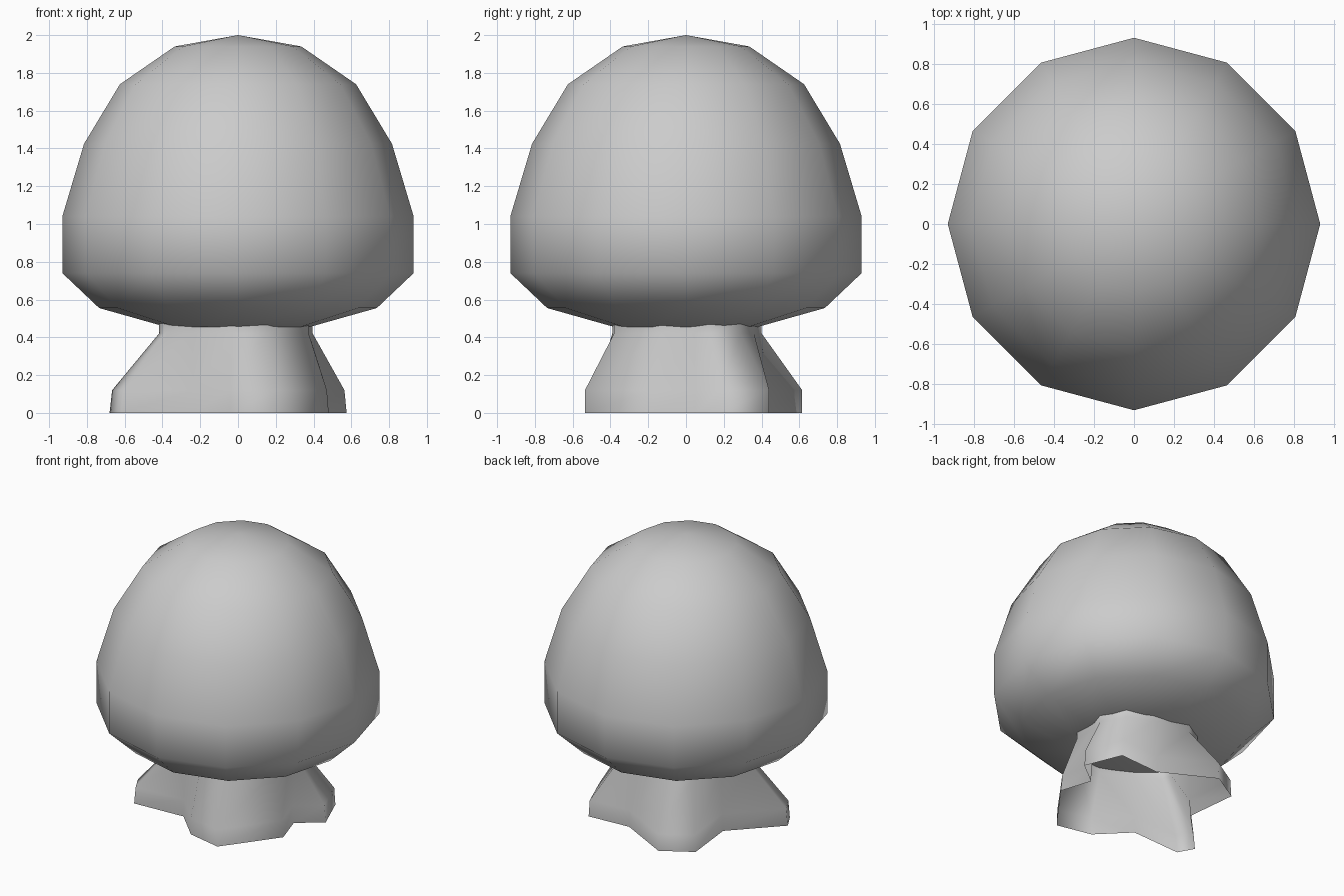
import bpy, bmesh
from math import cos, sin, pi, hypot

if "Cube" in bpy.data.objects:
    bpy.data.objects.remove(bpy.data.objects["Cube"])


def build(name, rings, top=None, bottom=None):
    """Skin a stack of equal-length rings, optionally closed to a point."""
    bm = bmesh.new()
    loops = [[bm.verts.new(p) for p in ring] for ring in rings]
    n = len(loops[0])
    for lo, hi in zip(loops, loops[1:]):
        for i in range(n):
            j = (i + 1) % n
            bm.faces.new((lo[i], lo[j], hi[j], hi[i]))
    for tip, loop in ((bottom, loops[0]), (top, loops[-1])):
        if tip is not None:
            v = bm.verts.new((0, 0, tip))
            for i in range(n):
                bm.faces.new((loop[i], loop[(i + 1) % n], v))
    bmesh.ops.recalc_face_normals(bm, faces=bm.faces)
    for f in bm.faces:
        f.smooth = True
    mesh = bpy.data.meshes.new(name)
    bm.to_mesh(mesh)
    bm.free()
    ob = bpy.data.objects.new(name, mesh)
    bpy.context.collection.objects.link(ob)
    return ob


# Rounded crown: twelve-sided profile of revolution
profile = [(0.38, 0.455), (0.735, 0.555), (0.93, 0.74), (0.93, 1.04),
           (0.815, 1.425), (0.625, 1.74), (0.335, 1.94)]
build("crown", [[(r * cos(k * pi / 6), r * sin(k * pi / 6), z) for k in range(12)]
                for r, z in profile], top=2.0, bottom=0.45)

# Flared trunk: lobed root outline, open underneath, narrowing to the crown
outline = [(0.48, -0.17), (0.41, 0.05), (0.575, 0.18), (0.47, 0.44),
           (0.16, 0.42), (-0.21, 0.615), (-0.42, 0.49), (-0.38, 0.12),
           (-0.68, -0.19), (-0.62, -0.30), (-0.24, -0.28), (-0.04, -0.48),
           (0.21, -0.535)]


def neck(x, y, z):
    r = hypot(x, y)
    k = (0.30 + 0.19 * r) / r
    return (x * k, y * k, z)


build("trunk", [[(x, y, 0) for x, y in outline],
                [(x * 0.98, y, 0.12) for x, y in outline],
                [neck(x, y, 0.42) for x, y in outline],
                [neck(x, y, 0.485) for x, y in outline]])
